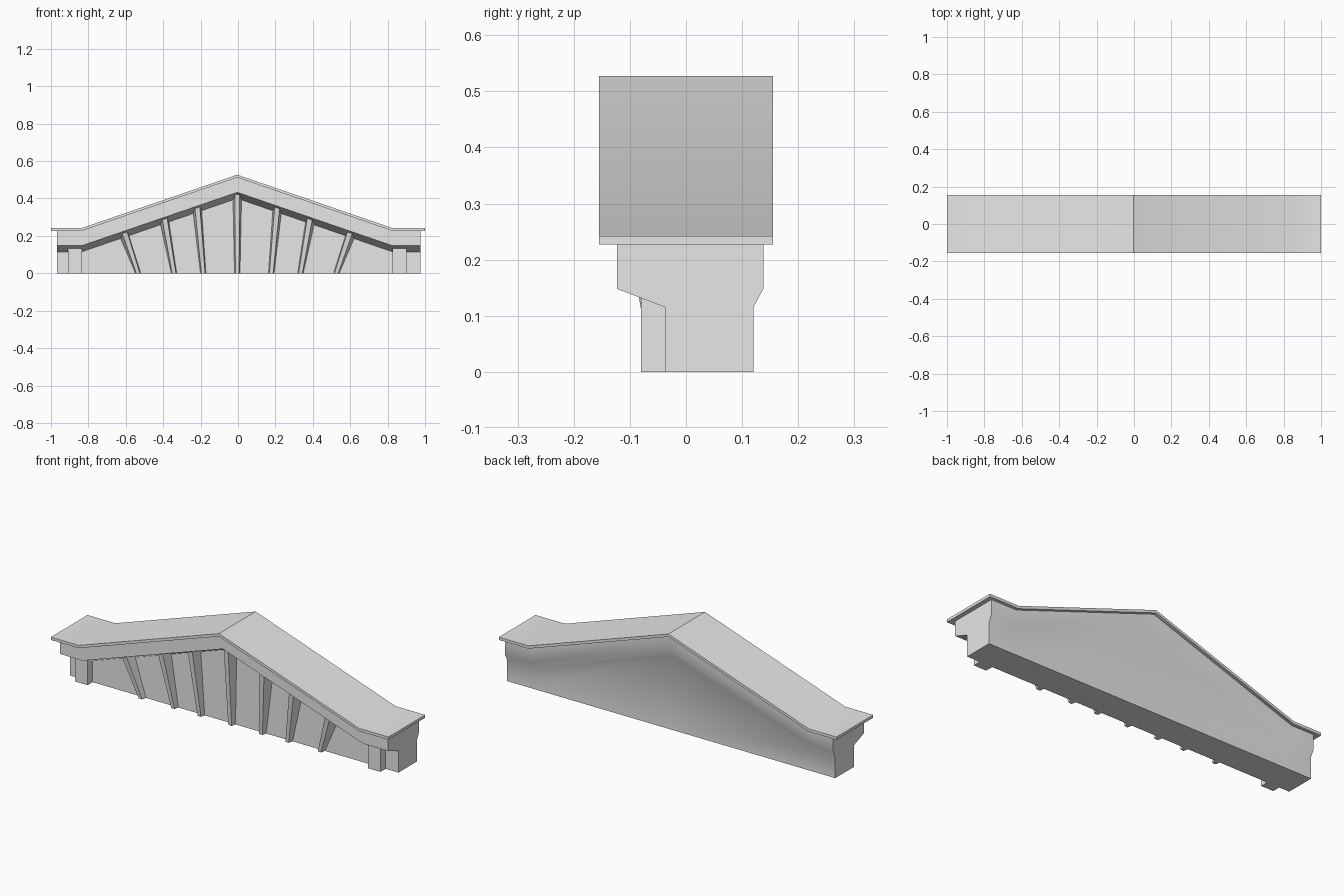
import bpy, bmesh, math

if "Cube" in bpy.data.objects:
    bpy.data.objects.remove(bpy.data.objects["Cube"])

stone = bpy.data.materials.new("grey stone")
stone.use_nodes = True
GREY = (0.8, 0.8, 0.8, 1)
stone.diffuse_color = GREY
stone.node_tree.nodes["Principled BSDF"].inputs["Base Color"].default_value = GREY

RISE = 0.285                       # height gained from eaves to ridge
LEFT, RIDGE, RIGHT = -0.835, -0.004, 0.825


def lift(x):
    """Height of the gable line above the eaves at x."""
    if x <= LEFT or x >= RIGHT:
        return 0
    edge = LEFT if x < RIDGE else RIGHT
    return RISE * (x - edge) / (RIDGE - edge)


def loft(name, sections, smooth=False):
    """Skin a row of matching closed sections and cap the ends."""
    bm = bmesh.new()
    rings = [[bm.verts.new(p) for p in s] for s in sections]
    n = len(rings[0])
    for a, b in zip(rings, rings[1:]):
        for i in range(n):
            j = (i + 1) % n
            bm.faces.new((a[i], a[j], b[j], b[i]))
    bm.faces.new(rings[0])
    bm.faces.new(rings[-1][::-1])
    bmesh.ops.recalc_face_normals(bm, faces=bm.faces)
    mesh = bpy.data.meshes.new(name)
    bm.to_mesh(mesh)
    bm.free()
    mesh.materials.append(stone)
    obj = bpy.data.objects.new(name, mesh)
    bpy.context.collection.objects.link(obj)
    if smooth:
        bpy.ops.object.select_all(action='DESELECT')
        obj.select_set(True)
        bpy.context.view_layer.objects.active = obj
        bpy.ops.object.shade_smooth_by_angle(angle=math.radians(30))
    return obj


def gable(name, profile, start, end):
    """Sweep a (y, z, follows_slope) profile along the gable line."""
    loft(name, [[(x, y, z + lift(x) * f) for y, z, f in profile]
                for x in (start, LEFT, RIDGE, RIGHT, end)], smooth=True)


# Wall with overhanging frieze, and the roof slab on top
gable("gable_wall", [(-0.037, 0, 0), (-0.037, 0.115, 1), (-0.123, 0.148, 1),
                     (-0.123, 0.227, 1), (0.138, 0.227, 1), (0.138, 0.148, 1),
                     (0.12, 0.115, 1), (0.12, 0, 0)], -0.968, 0.976)
gable("roof_slab", [(-0.155, 0.227, 1), (-0.155, 0.242, 1),
                    (0.155, 0.242, 1), (0.155, 0.227, 1)], -1, 1)

# Square piers below the eaves, cut to the sloping soffit
for side, x0, x1 in (("right", -0.908, LEFT), ("left", RIGHT, 0.9)):
    loft(side + "_pier", [[(x, -0.03, 0), (x, -0.08, 0), (x, -0.08, 0.133),
                           (x, -0.03, 0.118)] for x in (x0, x1)])


def rib(name, foot, head):
    """Leaning rib, wider and deeper at the head, with splayed sides."""
    def section(x, depth, front, back, z_of):
        return [(x + dx, y, z_of(x + dx, y)) for dx, y in
                ((-back, -0.03), (-front, -depth), (front, -depth), (back, -0.03))]

    def soffit(x, y):
        return 0.115 + lift(x) + (-0.037 - y) * 0.384 + 0.002

    loft(name, [section(foot, 0.062, 0.010, 0.016, lambda x, y: 0),
                section(head, 0.097, 0.013, 0.024, soffit)])


# Fan of ribs on the front of the wall
rib("centre_rib", RIDGE, RIDGE)
for k, (foot, head) in enumerate([(0.182, 0.213), (0.338, 0.388), (0.53, 0.602)], 1):
    for side, s in (("left", 1), ("right", -1)):
        rib(f"{side}_rib_{k}", RIDGE + s * foot, RIDGE + s * head)
